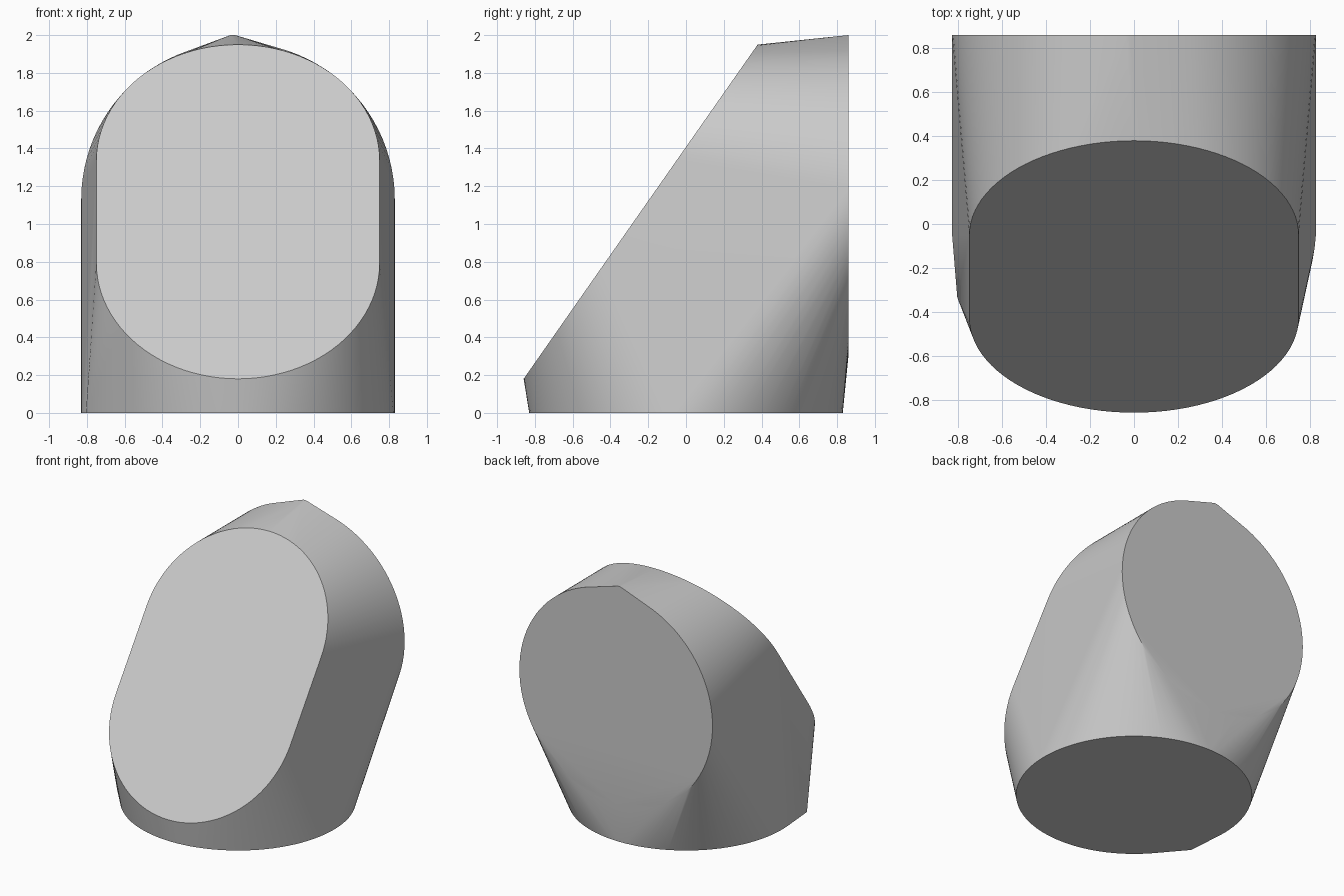
import bpy, bmesh
from math import pi, sin, cos, radians
from mathutils import Vector

cube = bpy.data.objects.get("Cube")
if cube:
    bpy.data.objects.remove(cube)

RADIUS, SEGMENTS = 0.83, 96
X, Y, Z = Vector((1, 0, 0)), Vector((0, 1, 0)), Vector((0, 0, 1))


def arc(centre, u, v, radius, start=0.0, sweep=2 * pi, steps=SEGMENTS):
    """Points along an arc in the plane of u and v."""
    angles = [start + sweep * i / steps for i in range(steps + 1)]
    return [centre + radius * (cos(a) * u + sin(a) * v) for a in angles]


# Round base with a small tab at its rim
points = arc(Vector((0, 0, 0)), X, Y, RADIUS)
points.append(Vector((-0.805, -0.335, 0)))

# Round back plate with a small peak on top
points += arc(Vector((0, 0.86, 1.13)), X, Z, RADIUS)
points += [Vector((x, 0.86, 2)) for x in (-0.04, -0.015)]

# Sloping rounded front panel
slope = Vector((0, cos(radians(55)), sin(radians(55))))
middle = Vector((0, -0.24, 1.065))
for side in (1, -1):
    points += arc(middle + slope * 0.33 * side, X, slope, 0.75,
                  0 if side > 0 else pi, pi, SEGMENTS // 2)

# Skin stretched around the three outlines
bm = bmesh.new()
for p in points:
    bm.verts.new(p)
bmesh.ops.remove_doubles(bm, verts=bm.verts, dist=0.0005)
bmesh.ops.convex_hull(bm, input=bm.verts)
loose = [v for v in bm.verts if not v.link_faces]
bmesh.ops.delete(bm, geom=loose, context='VERTS')
bmesh.ops.dissolve_limit(bm, angle_limit=radians(0.1), verts=bm.verts, edges=bm.edges)
bmesh.ops.recalc_face_normals(bm, faces=bm.faces)

mesh = bpy.data.meshes.new("wedge_body")
bm.to_mesh(mesh)
bm.free()
body = bpy.data.objects.new("wedge_body", mesh)
bpy.context.collection.objects.link(body)

# Plain grey finish
grey = bpy.data.materials.new("light_grey")
grey.use_nodes = True
colour = (0.6, 0.6, 0.6, 1)
grey.diffuse_color = colour
grey.node_tree.nodes["Principled BSDF"].inputs["Base Color"].default_value = colour
mesh.materials.append(grey)

bpy.ops.object.select_all(action='DESELECT')
body.select_set(True)
bpy.context.view_layer.objects.active = body
bpy.ops.object.shade_smooth_by_angle(angle=radians(30))
